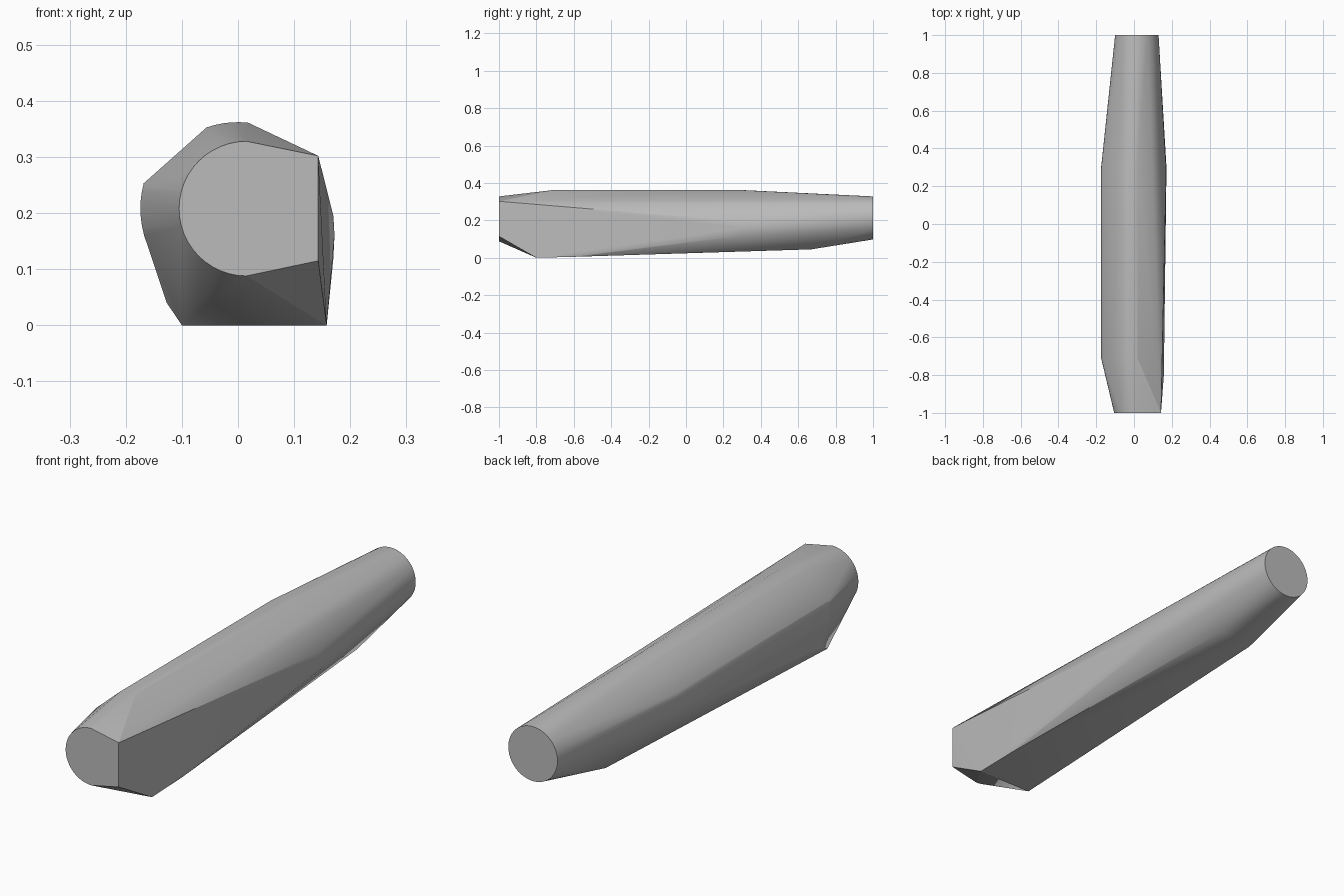
import bpy, bmesh, math

default = bpy.data.objects.get("Cube")
if default:
    bpy.data.objects.remove(default, do_unlink=True)


def material(name, value):
    mat = bpy.data.materials.new(name)
    mat.use_nodes = True
    colour = (value, value, value, 1)
    mat.diffuse_color = colour
    mat.node_tree.nodes["Principled BSDF"].inputs["Base Color"].default_value = colour
    return mat


def arc(y, cx, cz, radius, start, end, steps):
    """Points on an arc facing along y, angles in degrees from +x."""
    angles = [math.radians(start + (end - start) * i / steps) for i in range(steps + 1)]
    return [(cx + radius * math.cos(a), y, cz + radius * math.sin(a)) for a in angles]


points = []

# Front end: rounded on one side, cut flat on the other
points += arc(-1, 0.015, 0.208, 0.12, 90, 270, 24)
points += [(0.143, -1, 0.302), (0.143, -1, 0.115)]

# Back end: full circle
points += arc(1, 0.015, 0.213, 0.115, 0, 352.5, 47)

# Thick middle: rounded top and side with a chamfer between them
for y in (-0.71, 0.3):
    points += arc(y, 0, 0.19, 0.172, 84, 109, 5)
    points += arc(y, 0, 0.208, 0.174, 165, 196, 6)

# Bulge on the flat side
points += [(0.170, 0.28, 0.195), (0.172, 0.30, 0.16), (0.170, 0.32, 0.12)]

# Flat underside, narrowing towards the back
points += [(0.158, -0.8, 0), (-0.1, -0.8, 0), (0.156, -0.6, 0.005),
           (-0.127, -0.72, 0.04), (0.088, 0.67, 0.045), (-0.08, 0.65, 0.045)]

# Skin the sections with one convex surface
bm = bmesh.new()
for p in points:
    bm.verts.new(p)
result = bmesh.ops.convex_hull(bm, input=bm.verts[:])
loose = [v for v in bm.verts if not v.link_faces]
bmesh.ops.delete(bm, geom=loose, context='VERTS')
bmesh.ops.dissolve_limit(bm, angle_limit=math.radians(0.3),
                         verts=bm.verts[:], edges=bm.edges[:])
bmesh.ops.recalc_face_normals(bm, faces=bm.faces[:])

mesh = bpy.data.meshes.new("grip_body")
bm.to_mesh(mesh)
bm.free()
body = bpy.data.objects.new("grip_body", mesh)
bpy.context.collection.objects.link(body)
mesh.materials.append(material("plain_grey", 0.5))

bpy.ops.object.select_all(action='DESELECT')
body.select_set(True)
bpy.context.view_layer.objects.active = body
bpy.ops.object.shade_smooth_by_angle(angle=math.radians(12))
